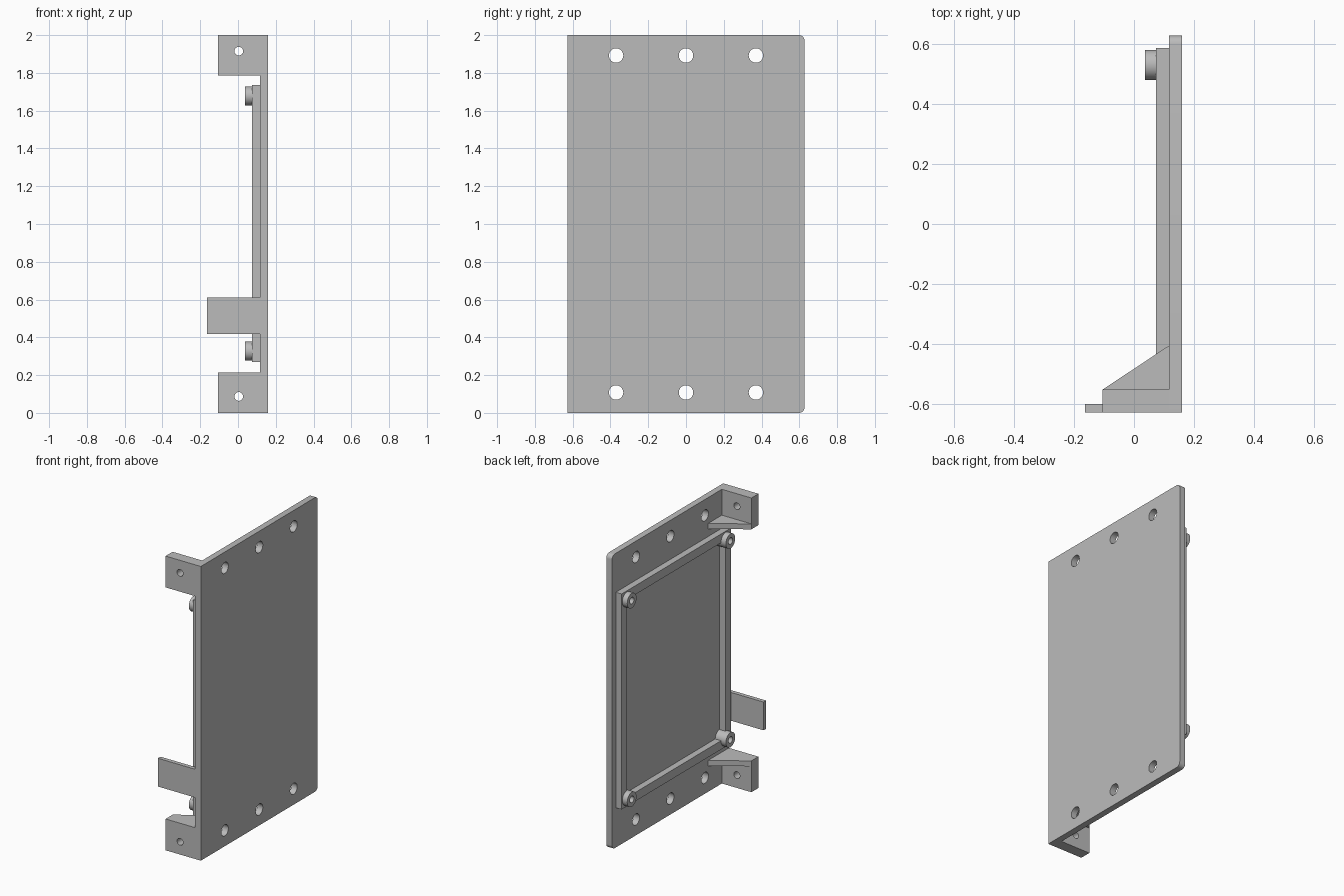
import bpy
from math import pi
from mathutils import Matrix

if "Cube" in bpy.data.objects:
    bpy.data.objects.remove(bpy.data.objects["Cube"])

grey = bpy.data.materials.new("plain grey")
grey.use_nodes = True
colour = (0.5, 0.5, 0.5, 1)
grey.diffuse_color = colour
grey.node_tree.nodes["Principled BSDF"].inputs["Base Color"].default_value = colour

# Shared levels: plate faces, ridge top, boss top, front edge
OUT, IN, RIDGE, BOSS = 0.16, 0.117, 0.073, 0.036
FRONT, FLANGE_BACK, TIP = -0.628, -0.552, -0.105


def prism(name, outline, base, depth, axis):
    """Extrude a 2D outline along x (outline in y, z) or z (outline in x, y)."""
    place = (lambda p, t: (t, *p)) if axis == "x" else (lambda p, t: (*p, t))
    n = len(outline)
    verts = [place(p, t) for t in (base, base + depth) for p in outline]
    faces = [list(range(n))[::-1], list(range(n, 2 * n))]
    faces += [(i, (i + 1) % n, (i + 1) % n + n, i + n) for i in range(n)]
    mesh = bpy.data.meshes.new(name)
    mesh.from_pydata(verts, [], faces)
    mesh.materials.append(grey)
    obj = bpy.data.objects.new(name, mesh)
    bpy.context.collection.objects.link(obj)
    return obj


def box(name, x, y, z):
    return prism(name, [(x[0], y[0]), (x[1], y[0]), (x[1], y[1]), (x[0], y[1])],
                 z[0], z[1] - z[0], "z")


def cylinder(name, radius, length, centre, axis):
    bpy.ops.mesh.primitive_cylinder_add(vertices=40, radius=radius, depth=length)
    obj = bpy.context.object
    obj.name = name
    turn = Matrix.Rotation(pi / 2, 4, "Y" if axis == "x" else "X")
    obj.data.transform(Matrix.Translation(centre) @ turn)
    obj.data.materials.append(grey)
    return obj


def cut(obj, cutter):
    mod = obj.modifiers.new("cut", "BOOLEAN")
    mod.object = cutter
    mod.solver = "EXACT"
    bpy.context.view_layer.objects.active = obj
    bpy.ops.object.modifier_apply(modifier=mod.name)
    bpy.data.objects.remove(cutter)


def smooth(obj):
    bpy.ops.object.select_all(action="DESELECT")
    obj.select_set(True)
    bpy.context.view_layer.objects.active = obj
    bpy.ops.object.shade_smooth_by_angle()


# Back plate, square at the front, rounded at the two rear corners
plate = box("back_plate", (IN, OUT), (FRONT, -FRONT), (0, 2))
weights = plate.data.attributes.new("bevel_weight_edge", "FLOAT", "EDGE")
for edge in plate.data.edges:
    a, b = (plate.data.vertices[i].co for i in edge.vertices)
    if a.y > 0 and b.y > 0 and abs(a.x - b.x) > 0.01:
        weights.data[edge.index].value = 1
bevel = plate.modifiers.new("round", "BEVEL")
bevel.limit_method = "WEIGHT"
bevel.width = 0.03
bevel.segments = 6
bpy.context.view_layer.objects.active = plate
bpy.ops.object.modifier_apply(modifier=bevel.name)

# Mounting holes through the plate
for z in (0.108, 1.892):
    for y in (-0.37, 0, 0.37):
        cut(plate, cylinder("hole", 0.038, 0.2, (OUT, y, z), "x"))
smooth(plate)

# Raised rectangular ridge with an open middle
rim, wall = 0.587, 0.06
ridge = box("raised_ridge", (RIDGE, IN), (-rim, rim), (0.27, 1.735))
cut(ridge, box("opening", (0, IN + 0.1), (-rim + wall, rim - wall),
               (0.27 + wall, 1.735 - wall)))
# Blind screw holes and bosses at the four ridge corners
for z, level in ((0.327, "lower"), (1.678, "upper")):
    for y, side in ((-0.53, "front"), (0.53, "rear")):
        centre = ((BOSS + IN) / 2, y, z)
        boss = cylinder(f"{level}_{side}_boss", 0.05, IN - BOSS, centre, "x")
        for part in (ridge, boss):
            cut(part, cylinder("hole", 0.022, 0.2, centre, "x"))
        smooth(boss)
smooth(ridge)

# Front flanges, each with a triangular gusset on its inner end
for level, z0, z1, hole_z, gusset_z in (("lower", 0, 0.213, 0.087, 0.176),
                                       ("upper", 1.787, 2, 1.915, 1.787)):
    flange = box(f"{level}_flange", (TIP, OUT), (FRONT, FLANGE_BACK), (z0, z1))
    cut(flange, cylinder("hole", 0.023, 0.3, (0.004, FRONT, hole_z), "y"))
    smooth(flange)
    prism(f"{level}_gusset", [(TIP, FLANGE_BACK), (IN, FLANGE_BACK), (IN, -0.405)],
          gusset_z, 0.037, "z")

# Thin tab reaching out from the front edge
box("front_tab", (-0.163, IN), (FRONT, -0.6), (0.418, 0.61))
